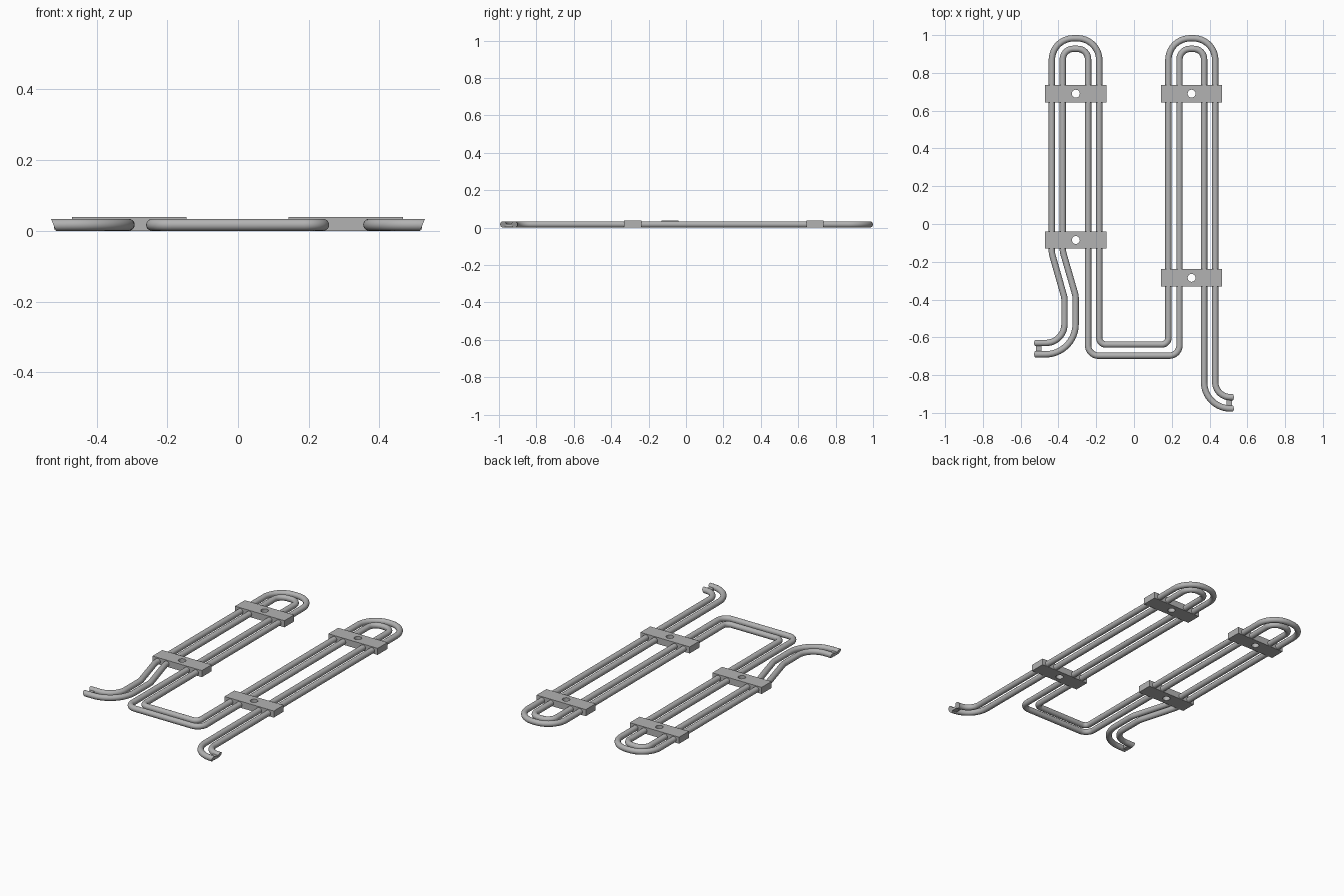
import bpy, bmesh, math
from mathutils import Vector

if "Cube" in bpy.data.objects:
    bpy.data.objects.remove(bpy.data.objects["Cube"])

R = 0.0168          # tube radius
ZC = 0.0172         # tube centre height
SIDES = 20

steel = bpy.data.materials.new("grey steel")
steel.diffuse_color = (0.45, 0.45, 0.45, 1)
steel.use_nodes = True
steel.node_tree.nodes["Principled BSDF"].inputs["Base Color"].default_value = steel.diffuse_color


def fillet(corners):
    """Round every inner corner (x, y, radius) of a flat path."""
    pts = [Vector(corners[0][:2])]
    for a, b, c in zip(corners, corners[1:], corners[2:]):
        p, r = Vector(b[:2]), b[2]
        u = (Vector(a[:2]) - p).normalized()
        v = (Vector(c[:2]) - p).normalized()
        half = u.angle(v) / 2
        centre = p + (u + v).normalized() * r / math.sin(half)
        start = p + u * r / math.tan(half) - centre
        sweep = start.angle_signed(p + v * r / math.tan(half) - centre)
        n = max(3, math.ceil(abs(sweep) / math.radians(7.5)))
        for i in range(n + 1):
            t = -sweep * i / n
            pts.append(centre + Vector((start.x * math.cos(t) - start.y * math.sin(t),
                                        start.x * math.sin(t) + start.y * math.cos(t))))
    pts.append(Vector(corners[-1][:2]))
    return pts


def finish(name, bm):
    bmesh.ops.recalc_face_normals(bm, faces=bm.faces)
    me = bpy.data.meshes.new(name)
    bm.to_mesh(me)
    bm.free()
    me.materials.append(steel)
    ob = bpy.data.objects.new(name, me)
    bpy.context.collection.objects.link(ob)
    bpy.context.view_layer.objects.active = ob
    ob.select_set(True)
    bpy.ops.object.shade_smooth_by_angle(angle=math.radians(35))
    ob.select_set(False)
    return ob


def tube(name, corners):
    """Sweep a circle along the path; both ends lean outward at the top."""
    pts = fillet(corners)
    bm = bmesh.new()
    rings = []
    last = len(pts) - 1
    for i, p in enumerate(pts):
        d0 = (pts[i] - pts[i - 1]).normalized() if i else (pts[1] - pts[0]).normalized()
        d1 = (pts[i + 1] - pts[i]).normalized() if i < last else d0
        t = (d0 + d1).normalized()
        side = Vector((-t.y, t.x)) / max(0.3, t.dot(d0))
        lean = -0.4 * math.copysign(1, -p.x) if i in (0, last) else 0
        ring = []
        for k in range(SIDES):
            a = 2 * math.pi * k / SIDES
            q = p + side * R * math.cos(a)
            dz = R * math.sin(a)
            ring.append(bm.verts.new((q.x + lean * dz, q.y, ZC + dz)))
        rings.append(ring)
    for r0, r1 in zip(rings, rings[1:]):
        for k in range(SIDES):
            j = (k + 1) % SIDES
            bm.faces.new((r0[k], r0[j], r1[j], r1[k]))
    bm.faces.new(rings[0])
    bm.faces.new(rings[-1])
    return finish(name, bm)


# Two nested tubes
tube("outer_tube", [
    (-0.522, -0.63, 0), (-0.368, -0.63, 0.10), (-0.368, -0.39, 0.10), (-0.435, -0.155, 0.10),
    (-0.435, 0.983, 0.115), (-0.184, 0.983, 0.115), (-0.184, -0.638, 0.035),
    (0.182, -0.638, 0.035), (0.182, 0.983, 0.115), (0.43, 0.983, 0.115),
    (0.43, -0.917, 0.08), (0.522, -0.917, 0)])
tube("inner_tube", [
    (-0.522, -0.69, 0), (-0.309, -0.69, 0.16), (-0.309, -0.38, 0.10), (-0.377, -0.145, 0.10),
    (-0.377, 0.927, 0.055), (-0.243, 0.927, 0.055), (-0.243, -0.697, 0.055),
    (0.241, -0.697, 0.055), (0.241, 0.927, 0.055), (0.371, 0.927, 0.055),
    (0.371, -0.977, 0.14), (0.522, -0.977, 0)])


def clamp(name, cx, cy, w=0.324, d=0.092, h=0.039, r=0.021, n=24):
    """Block with a round bolt hole, made as a ring of quads between hole and outline."""
    bm = bmesh.new()
    angles = [2 * math.pi * k / n for k in range(n)]
    corner = math.atan2(d, w)
    angles = sorted(angles + [corner, math.pi - corner, math.pi + corner, 2 * math.pi - corner])
    loops = []
    for z in (0.0, h):
        inner, outer = [], []
        for a in angles:
            c, s = math.cos(a), math.sin(a)
            f = min(w / 2 / max(abs(c), 1e-6), d / 2 / max(abs(s), 1e-6))
            inner.append(bm.verts.new((cx + r * c, cy + r * s, z)))
            outer.append(bm.verts.new((cx + f * c, cy + f * s, z)))
        loops.append((inner, outer))
    (bi, bo), (ti, to) = loops
    for k in range(len(angles)):
        j = (k + 1) % len(angles)
        for a, b in ((ti, to), (bo, bi), (to, bo), (bi, ti)):
            bm.faces.new((a[k], b[k], b[j], a[j]))
    finish(name, bm)


# Clamps across the legs
clamp("left_back_clamp", -0.308, 0.69)
clamp("left_front_clamp", -0.308, -0.085)
clamp("right_back_clamp", 0.305, 0.69)
clamp("right_front_clamp", 0.305, -0.285)

# Short webs joining the tube ends
for name, sx, y in (("left_end_web", -1, -0.66), ("right_end_web", 1, -0.947)):
    bm = bmesh.new()
    bmesh.ops.create_cube(bm, size=1)
    for v in bm.verts:
        v.co = (sx * 0.505 + v.co.x * 0.03, y + v.co.y * 0.036, 0.012 + v.co.z * 0.016)
    finish(name, bm)
